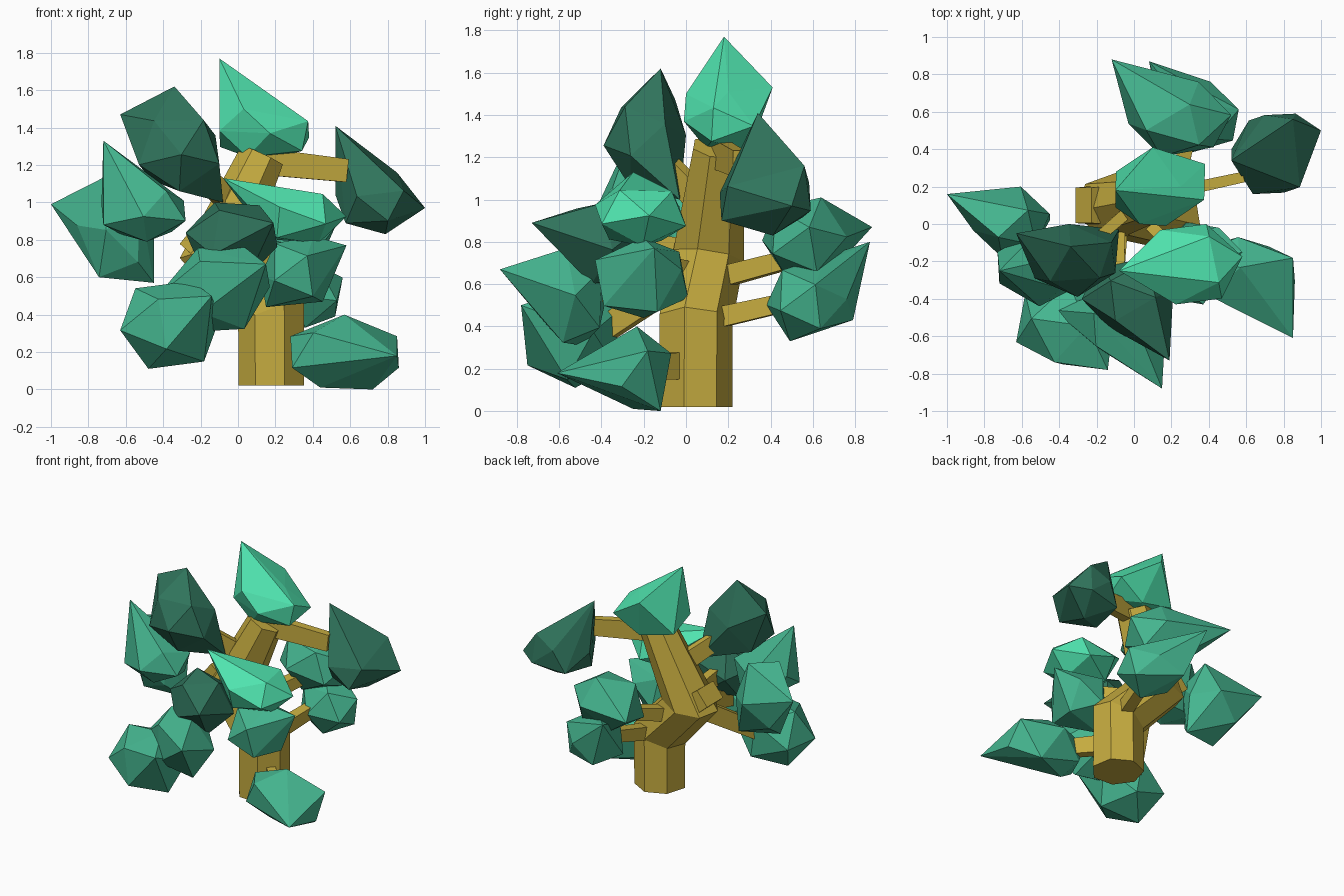
import bpy, bmesh, math, random
from mathutils import Vector, Euler

if "Cube" in bpy.data.objects:
    bpy.data.objects.remove(bpy.data.objects["Cube"])

V = Vector
random.seed(11)


def material(name, rgb):
    m = bpy.data.materials.new(name)
    m.diffuse_color = (*rgb, 1)
    m.use_nodes = True
    m.node_tree.nodes["Principled BSDF"].inputs["Base Color"].default_value = m.diffuse_color
    return m


BARK = material("bark", (0.56, 0.41, 0.05))
BRIGHT = material("bright_leaf", (0.08, 0.78, 0.43))
MID = material("mid_leaf", (0.06, 0.47, 0.28))
DARK = material("dark_leaf", (0.03, 0.18, 0.11))


def finish(bm, name, mat):
    bmesh.ops.recalc_face_normals(bm, faces=bm.faces)
    me = bpy.data.meshes.new(name)
    bm.to_mesh(me)
    bm.free()
    me.materials.append(mat)
    ob = bpy.data.objects.new(name, me)
    bpy.context.collection.objects.link(ob)


def loft(name, rings):
    bm = bmesh.new()
    loops = [[bm.verts.new(p) for p in ring] for ring in rings]
    n = len(loops[0])
    for a, b in zip(loops, loops[1:]):
        for i in range(n):
            j = (i + 1) % n
            bm.faces.new((a[i], a[j], b[j], b[i]))
    bm.faces.new(loops[0][::-1])
    bm.faces.new(loops[-1])
    finish(bm, name, BARK)


# Crooked seven-sided trunk: (centre, radius, mitre stretch at the bends)
path = [V((.18, .04, .02)), V((.18, .04, .42)), V((-.11, .1, .73)), V((.13, .15, 1.25))]
radii = [.18, .18, .175, .125]
mitre = [1, 1.08, 1.18, 1]
rings = []
for i, (p, r, m) in enumerate(zip(path, radii, mitre)):
    t = V((0, 0, 0))
    if i > 0:
        t += (p - path[i - 1]).normalized()
    if i < 3:
        t += (path[i + 1] - p).normalized()
    q = V((0, 0, 1)).rotation_difference(t)
    angles = [math.radians(-16) + math.tau * k / 7 for k in range(7)]
    rings.append([p + q @ V((r * m * math.cos(a), r * math.sin(a), 0)) for a in angles])
loft("trunk", rings)


# Flat rectangular branches
def branch(name, start, end, w=.03, h=.06):
    a, b = V(start), V(end)
    d = (b - a).normalized()
    side = d.cross(V((0, 0, 1))).normalized()
    up = side.cross(d)
    loft(name, [[p + side * w * s * k + up * h * u * k
                 for s, u in ((-1, -1), (1, -1), (1, 1), (-1, 1))]
                for p, k in ((a, 1.1), (b, .95))])


branch("branch_top_right", (.12, .15, 1.22), (.58, .25, 1.17), .03, .065)
branch("branch_upper_left", (.02, .11, .95), (-.2, -.08, 1.15))
branch("branch_left", (-.06, .1, .66), (-.27, .1, .83), .1, .07)
branch("branch_center", (-.08, .07, .74), (-.08, -.32, .8))
branch("branch_right", (0, .08, .62), (.36, -.28, .72))
branch("branch_lower_center", (-.06, .05, .68), (-.1, -.5, .55))
branch("branch_lower_left", (-.08, .05, .68), (-.36, -.42, .36))
branch("branch_low_right", (.22, .04, .22), (.5, -.25, .2))
branch("branch_back_upper", (.02, .12, .62), (.2, .5, .72), .04, .045)
branch("branch_back_lower", (.2, .1, .43), (.3, .5, .52), .04, .045)


# Leaf clumps: a faceted body filling a box, with corners pulled out to points
def leaf(name, mat, lo, hi, *tips):
    bm = bmesh.new()
    bmesh.ops.create_icosphere(bm, subdivisions=1, radius=1)
    rot = Euler([random.uniform(0, 6) for _ in range(3)]).to_matrix()
    pts = [rot @ v.co for v in bm.verts]
    bm.free()
    mn = [min(p[i] for p in pts) for i in range(3)]
    mx = [max(p[i] for p in pts) for i in range(3)]
    pts = [V([lo[i] + (p[i] - mn[i]) / (mx[i] - mn[i]) * (hi[i] - lo[i])
              for i in range(3)]) for p in pts]
    free = set(range(len(pts)))
    for t in tips:
        k = min(free, key=lambda i: (pts[i] - V(t)).length)
        pts[k] = V(t)
        free.remove(k)
    bm = bmesh.new()
    for p in pts:
        bm.verts.new(p)
    bmesh.ops.convex_hull(bm, input=bm.verts)
    loose = [v for v in bm.verts if not v.link_faces]
    bmesh.ops.delete(bm, geom=loose, context='VERTS')
    finish(bm, name, mat)


leaf("leaf_top", BRIGHT, (-.1, -.01, 1.23), (.38, .42, 1.5),
     (-.1, .18, 1.77), (.25, .2, 1.51), (.1, .41, 1.53), (.03, 0, 1.5))
leaf("leaf_upper_left", DARK, (-.55, -.39, 1.06), (-.1, 0, 1.5),
     (-.34, -.12, 1.62), (-.63, -.05, 1.47), (-.08, -.03, 1.0))
leaf("leaf_upper_right", DARK, (.52, .16, .83), (.98, .59, 1.15),
     (.52, .34, 1.41), (.85, .56, 1.16), (1, .5, .97))
leaf("leaf_far_left", MID, (-.86, -.18, .6), (-.45, .2, 1.13), (-1, .16, .99), (-.45, .02, .57))
leaf("leaf_left_front", MID, (-.73, -.44, .79), (-.28, -.03, 1.1), (-.72, -.25, 1.33))
leaf("leaf_right_front", BRIGHT, (.03, -.43, .78), (.58, 0, 1.07), (-.08, -.25, 1.13))
leaf("leaf_right", MID, (.12, -.43, .43), (.53, .01, .82), (.58, -.15, .77), (.15, -.2, .44))
leaf("leaf_low_right", MID, (.28, -.43, 0), (.86, -.07, .4),
     (.85, -.61, .18), (.44, -.25, .01), (.72, -.12, 0))
leaf("leaf_center", DARK, (-.28, -.55, .6), (.21, -.2, 1), (.19, -.73, .89))
leaf("leaf_lower_center", MID, (-.35, -.68, .31), (.17, -.38, .77),
     (.15, -.88, .67), (-.43, -.46, .5))
leaf("leaf_lower_left", MID, (-.63, -.75, .11), (-.1, -.32, .58), (-.14, -.78, .5))
leaf("leaf_back_lower", MID, (.15, .38, .33), (.56, .76, .7), (.08, .87, .8), (.22, .79, .43))
leaf("leaf_back_upper", MID, (-.03, .36, .62), (.52, .76, 1.01), (-.12, .88, .87))
